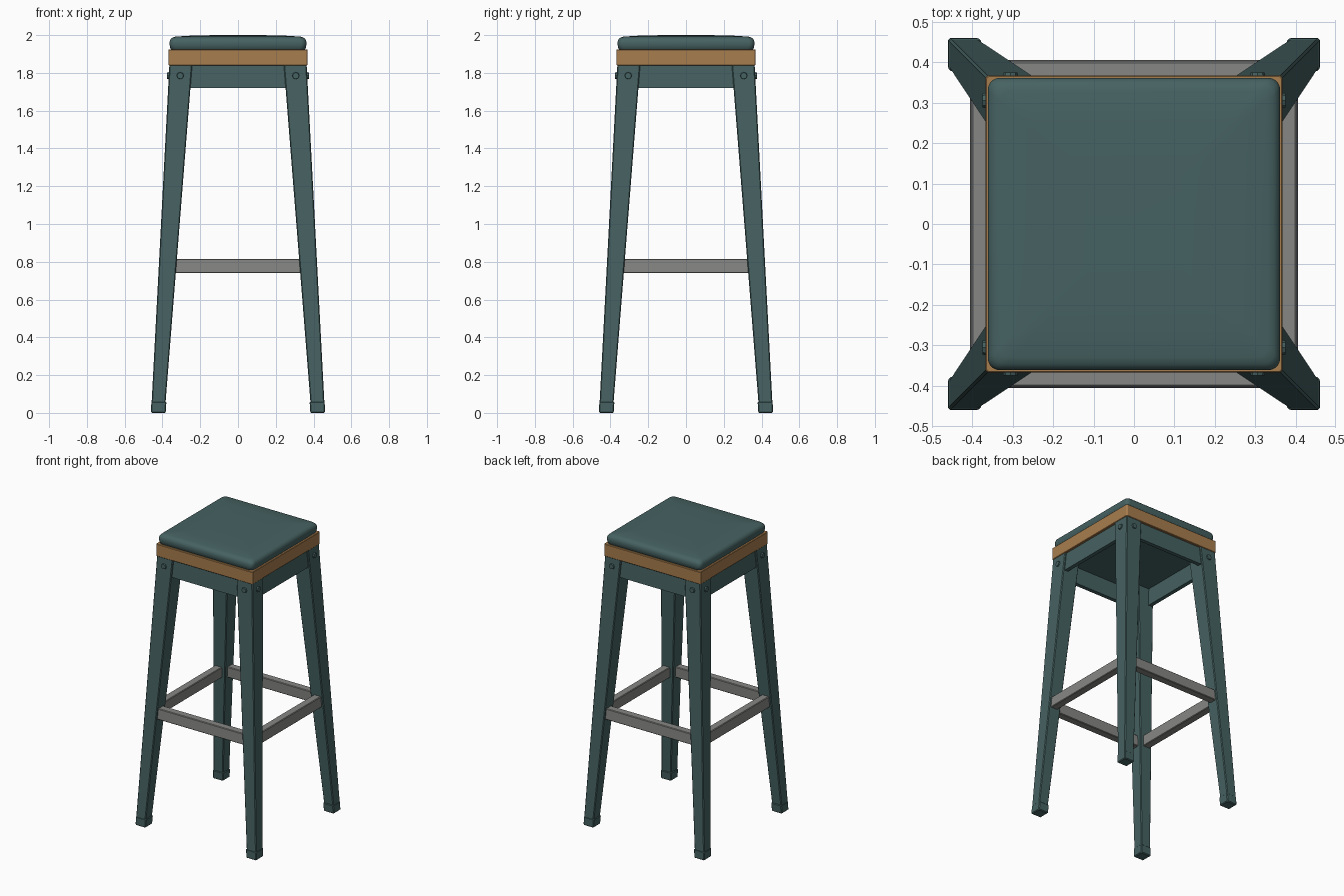
import bpy, bmesh, math
from mathutils import Matrix, Vector

if "Cube" in bpy.data.objects:
    bpy.data.objects.remove(bpy.data.objects["Cube"])


def material(name, rgb):
    m = bpy.data.materials.new(name)
    m.diffuse_color = (*rgb, 1)
    m.use_nodes = True
    m.node_tree.nodes["Principled BSDF"].inputs["Base Color"].default_value = m.diffuse_color
    return m


TEAL = material("dark teal", (0.062, 0.122, 0.122))
WOOD = material("warm wood", (0.39, 0.205, 0.075))
GREY = material("rung grey", (0.24, 0.24, 0.23))


def finish(name, bm, mat, bevel=0.0, segments=1):
    bmesh.ops.recalc_face_normals(bm, faces=bm.faces)
    me = bpy.data.meshes.new(name)
    bm.to_mesh(me)
    bm.free()
    me.materials.append(mat)
    ob = bpy.data.objects.new(name, me)
    bpy.context.collection.objects.link(ob)
    if bevel:
        b = ob.modifiers.new("bevel", 'BEVEL')
        b.width, b.segments = bevel, segments
    return ob


def loft(bm, rings):
    """Skin a stack of equal-length rings and cap both ends."""
    loops = [[bm.verts.new(p) for p in r] for r in rings]
    n = len(loops[0])
    for a, b in zip(loops, loops[1:]):
        for i in range(n):
            j = (i + 1) % n
            bm.faces.new((a[i], a[j], b[j], b[i]))
    bm.faces.new(loops[0][::-1])
    bm.faces.new(loops[-1])


def corner_ring(lo, hi, z, sx, sy):
    return [Vector((sx * x, sy * y, z)) for x, y in ((lo, lo), (hi, lo), (hi, hi), (lo, hi))]


def rounded_square(half, r, z, n=5):
    pts = []
    for q in range(4):
        c = Matrix.Rotation(q * math.pi / 2, 3, 'Z') @ Vector((half - r, half - r, 0))
        for k in range(n + 1):
            a = q * math.pi / 2 + k / n * math.pi / 2
            pts.append(Vector((c.x + r * math.cos(a), c.y + r * math.sin(a), z)))
    return pts


def outer(z):  # outer face of the splayed legs
    return 0.457 - (z - 0.06) * 0.0525


# legs and foot caps
for fy, sy in (("front", -1), ("back", 1)):
    for fx, sx in (("left", -1), ("right", 1)):
        bm = bmesh.new()
        loft(bm, [corner_ring(0.384, outer(0.05), 0.05, sx, sy),
                  corner_ring(0.242, outer(1.845), 1.845, sx, sy)])
        finish(f"{fy}_{fx}_leg", bm, TEAL, 0.005)
        bm = bmesh.new()
        loft(bm, [corner_ring(0.383, 0.460, 0.0, sx, sy),
                  corner_ring(0.379, 0.459, 0.06, sx, sy)])
        finish(f"{fy}_{fx}_foot", bm, TEAL, 0.005)

# apron panels, rungs and bolts on the four sides
for k, side in enumerate(("front", "right", "back", "left")):
    rot = Matrix.Rotation(k * math.pi / 2, 4, 'Z')

    def bar(name, half, y0, y1, z0, z1, lean, mat, bevel):
        bm = bmesh.new()
        loft(bm, [[Vector((s * half, -y0 - lean, z0)), Vector((s * half, -y1 - lean, z0)),
                   Vector((s * half, -y1, z1)), Vector((s * half, -y0, z1))] for s in (-1, 1)])
        bm.transform(rot)
        finish(name, bm, mat, bevel)

    bar(f"{side}_apron", 0.30, 0.325, 0.352, 1.72, 1.842, 0.006, TEAL, 0)
    bar(f"{side}_rung", 0.36, 0.35, 0.403, 0.74, 0.815, 0.003, GREY, 0.004)

    for tag, s in (("a", -1), ("b", 1)):
        bm = bmesh.new()
        bmesh.ops.create_cone(bm, cap_ends=True, segments=8, radius1=0.021, radius2=0.017, depth=0.018,
                              matrix=rot @ Matrix.Translation((s * 0.306, -0.366, 1.785))
                              @ Matrix.Rotation(math.pi / 2, 4, 'X'))
        finish(f"{side}_bolt_{tag}", bm, TEAL)

# wooden seat frame
bm = bmesh.new()
loft(bm, [rounded_square(0.368, 0.008, z, 2) for z in (1.84, 1.925)])
finish("seat_frame", bm, WOOD, 0.003)

# panel under the seat
bm = bmesh.new()
loft(bm, [rounded_square(0.335, 0.005, z, 1) for z in (1.832, 1.845)])
finish("seat_underside", bm, TEAL)

# padded cushion with soft edge and slight crown
bm = bmesh.new()
profile = [(0.350, 1.920), (0.358, 1.930), (0.362, 1.948), (0.362, 1.965), (0.357, 1.978),
           (0.347, 1.987), (0.330, 1.992), (0.25, 1.997), (0.12, 2.0)]
loft(bm, [rounded_square(h, 0.03 * h / 0.36, z) for h, z in profile])
cushion = finish("seat_cushion", bm, TEAL)
bpy.context.view_layer.objects.active = cushion
cushion.select_set(True)
bpy.ops.object.shade_smooth_by_angle(angle=math.radians(40))
